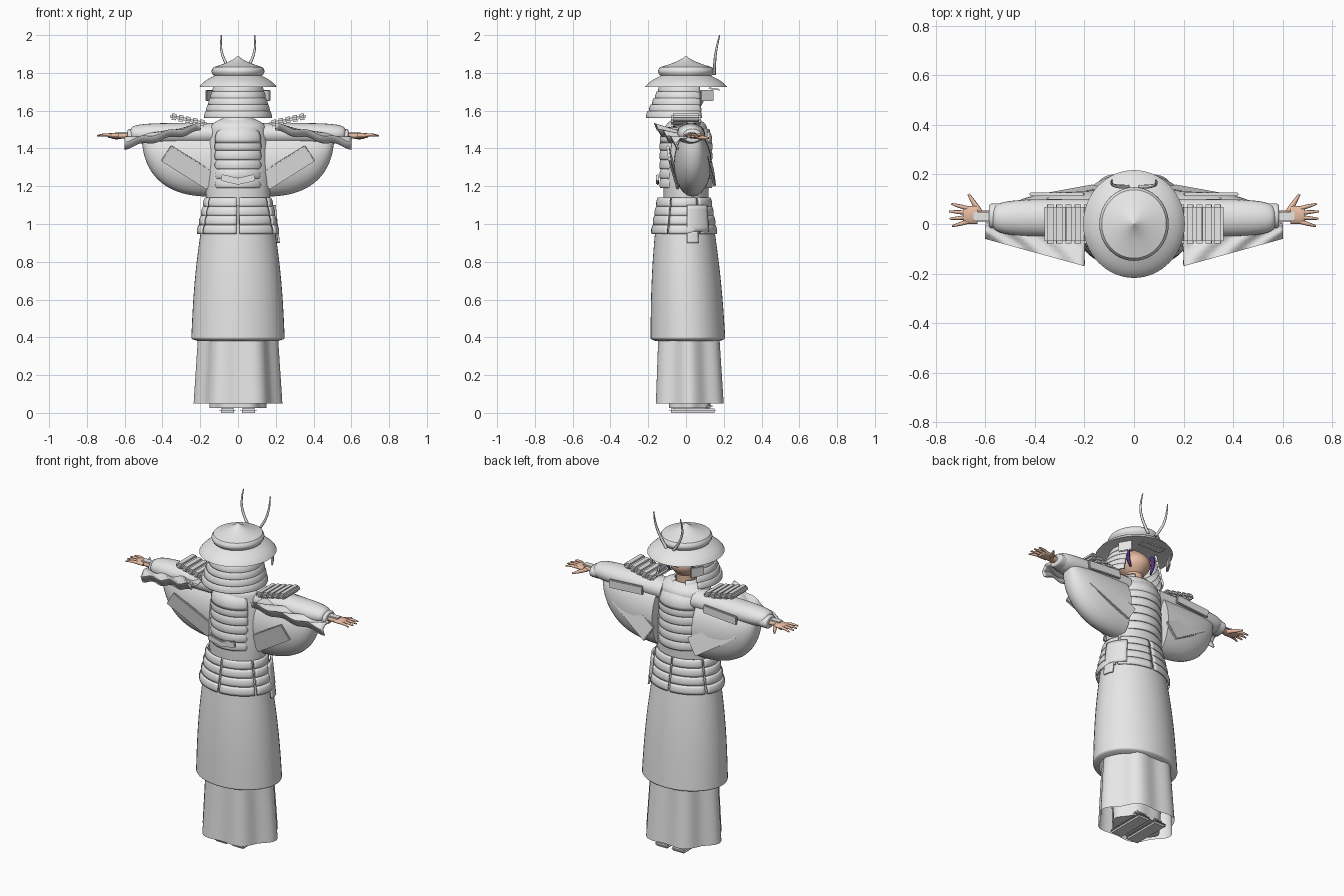
import bpy, bmesh
from math import sin, cos, pi, radians
from mathutils import Vector, Matrix

cube = bpy.data.objects.get("Cube")
if cube:
    bpy.data.objects.remove(cube)


def material(name, *rgb):
    mat = bpy.data.materials.new(name)
    mat.use_nodes = True
    mat.diffuse_color = (*rgb, 1)
    shader = mat.node_tree.nodes["Principled BSDF"]
    shader.inputs["Base Color"].default_value = (*rgb, 1)
    return mat


GREY = material("pale grey", .8, .8, .8)
SKIN = material("skin", .8, .5, .36)
PURPLE = material("purple", .09, .03, .2)


def finish(name, bm, mat, thick=0, angle=35):
    bmesh.ops.recalc_face_normals(bm, faces=bm.faces)
    mesh = bpy.data.meshes.new(name)
    bm.to_mesh(mesh)
    bm.free()
    obj = bpy.data.objects.new(name, mesh)
    bpy.context.collection.objects.link(obj)
    mesh.materials.append(mat)
    if thick:
        solid = obj.modifiers.new("thickness", 'SOLIDIFY')
        solid.thickness, solid.offset = thick, -1
    bpy.ops.object.select_all(action='DESELECT')
    obj.select_set(True)
    bpy.context.view_layer.objects.active = obj
    bpy.ops.object.shade_smooth_by_angle(angle=radians(angle))


def skin_rows(name, rows, mat, closed=False, caps=False, **look):
    """Join rows of points with quads."""
    bm = bmesh.new()
    verts = [[bm.verts.new(point) for point in row] for row in rows]
    count = len(rows[0])
    for lower, upper in zip(verts, verts[1:]):
        for i in range(count if closed else count - 1):
            j = (i + 1) % count
            bm.faces.new((lower[i], lower[j], upper[j], upper[i]))
    if caps:
        bm.faces.new(verts[0])
        bm.faces.new(verts[-1])
    finish(name, bm, mat, **look)


def shell(name, low, high, mat=GREY, flat=.8, bulge=0, start=-180, end=180,
          rings=6, steps=48, fold=0, **look):
    """Upright shell from low to high, each (z, radius, y centre); angle zero is -y."""
    full = end - start == 360
    angles = [radians(start + (end - start) * i / steps)
              for i in range(steps if full else steps + 1)]
    rows = []
    for i in range(rings + 1):
        z, radius, centre = Vector(low).lerp(Vector(high), i / rings)
        radius += bulge * sin(pi * i / rings)
        row = []
        for a in angles:
            r = radius * (1 - fold * cos(3 * a) ** 2)
            row.append((r * sin(a), centre - r * flat * cos(a), z))
        rows.append(row)
    skin_rows(name, rows, mat, closed=full, **look)


def tube(name, inner, outer, y, z, depth, height, mat=GREY, power=4, hang=0, steps=24):
    """Sideways tube with a rounded outer end; hang keeps its top level."""
    rows = []
    for i in range(steps):
        t = sin(pi / 2 * i / steps)
        k = (1 - t ** power) ** (1 / power)
        mid = z + hang * height * (1 - k)
        ring = [2 * pi * j / steps for j in range(steps)]
        rows.append([(inner + (outer - inner) * t, y + depth * k * cos(a),
                      mid + height * k * sin(a)) for a in ring])
    skin_rows(name, rows, mat, closed=True, caps=True, angle=50)


def box(name, place, size, roll=0, yaw=0, pitch=0, bevel=.004):
    bm = bmesh.new()
    bmesh.ops.create_cube(bm, size=1)
    bmesh.ops.scale(bm, vec=size, verts=bm.verts)
    bmesh.ops.bevel(bm, geom=bm.edges[:], offset=bevel, segments=2, affect='EDGES')
    for axis, turn in (("Y", roll), ("Z", yaw), ("X", pitch)):
        matrix = Matrix.Rotation(radians(turn), 3, axis)
        bmesh.ops.rotate(bm, verts=bm.verts, matrix=matrix)
    bmesh.ops.translate(bm, vec=place, verts=bm.verts)
    finish(name, bm, GREY)


def rod(name, base, tip, bend, radius, mat=GREY, steps=8):
    """Bent rod, tapering towards its tip."""
    base, tip, bend = Vector(base), Vector(tip), Vector(bend)
    across = (tip - base).orthogonal().normalized()
    other = (tip - base).normalized().cross(across)
    rows = []
    for i in range(steps + 1):
        t = i / steps
        point = base.lerp(tip, t) + bend * sin(pi * t)
        r = radius * (1 - t * t * .6)
        ring = [2 * pi * j / steps for j in range(steps)]
        rows.append([point + r * (across * cos(a) + other * sin(a)) for a in ring])
    skin_rows(name, rows, mat, closed=True, caps=True, angle=60)


# Pleated trousers and long robe skirt with a rounded hem
shell("pleated_trousers", (.05, .235, .02), (.4, .212, .015), flat=.84, steps=96, fold=.13)
shell("inner_hem", (.025, .15, .02), (.3, .16, .02), fold=.1, caps=True)
shell("robe_hem", (.38, .21, .01), (.4, .247, .01), bulge=.012)
shell("robe_skirt", (.4, .247, .01), (1.1, .175, -.01), bulge=.013, rings=12)

# Armoured waist: six panels of overlapping plates, and a cloth on one hip
for panel in range(6):
    for k in range(4):
        top, radius = 1.14 - .048 * k, .175 + .011 * k
        shell("waist_plate", (top - .05, radius + .008, -.01), (top, radius, -.01),
              bulge=.006, start=panel * 60 + 2, end=panel * 60 + 58,
              rings=4, steps=10, thick=.01)
shell("hip_cloth", (.96, .215, 0), (1.1, .2, 0), start=92, end=135, steps=8, thick=.01)
shell("hip_cloth_tail", (.9, .222, 0), (.96, .215, 0), start=92, end=112, steps=6, thick=.01)

# Torso and collar
shell("torso", (1.08, .165, 0), (1.5, .15, 0), flat=.7, bulge=.015)
shell("shoulder_yoke", (1.5, .15, 0), (1.56, .08, 0), flat=.75, bulge=.02)
shell("collar", (1.5, .12, 0), (1.575, .07, 0), flat=.9,
      start=-150, end=150, thick=.012)

# Banded body armour on both faces, with a domed upper plate
for facing in (0, 180):
    arc = dict(flat=.92, start=facing - 54, end=facing + 54, steps=16, thick=.012)
    for k in range(5):
        z = 1.19 + .05 * k
        shell("body_band", (z, .15, 0), (z + .05, .146, 0), bulge=.005, **arc)
    shell("upper_plate", (1.43, .15, 0), (1.54, .08, 0), bulge=.025, **arc)
for side in (-1, 1):
    box("sash_knot", (side * .04, -.15, 1.235), (.1, .015, .035), roll=-side * 13)

for side in (-1, 1):
    # Arm sleeve, cuff and the hanging pouch of the gathered sleeve
    tube("arm_sleeve", side * .1, side * .57, .025, 1.477, .076, .058, power=5)
    tube("cuff", side * .54, side * .585, .033, 1.467, .05, .037, power=8)
    tube("sleeve_pouch", side * .13, side * .51, .035, 1.32, .1, .175,
         power=2.5, hang=1)
    for y, z, wide in ((-.07, 1.3, .1), (.125, 1.32, .11)):
        box("sleeve_fold", (side * .26, y, z), (.29, .014, wide),
            roll=-side * 33, yaw=-side * 4, pitch=10)
    box("front_hem", (side * .31, .12, 1.47), (.22, .015, .05), roll=side * 4)

    # Wrinkled cloth trailing behind the arm, with a drooping edge
    rows = []
    for i in range(25):
        u = i / 24
        row = []
        for j in range(9):
            v = j / 8
            ripple = .008 * sin(17 * u + 7 * v)
            y = -.02 * (1 - u) - v * (.15 - .09 * u)
            z = 1.5 - .03 * u + .03 * v * (1 - 2 * u) + ripple
            row.append(Vector((side * (.2 + .4 * u), y, z)))
        row.append(row[-1] + Vector((0, .015, -.04)))
        rows.append(row)
    skin_rows("trailing_cloth", rows, GREY, thick=.01)

    # Layered shoulder guard, rising outward
    for k in range(5):
        box("shoulder_plate", (side * (.19 + .037 * k), 0, 1.535 + .008 * k),
            (.046, .158, .034), roll=-side * 5, bevel=.011)

    # Hand with spread fingers and a wrist guard
    tube("wrist", side * .57, side * .66, .032, 1.467, .022, .015, SKIN, power=8)
    tube("palm", side * .63, side * .69, .036, 1.468, .036, .014, SKIN, power=6)
    for k in range(4):
        y, spread = .063 - .018 * k, .012 * (1.5 - k)
        reach = .75 - .01 * abs(k - 1.4)
        rod("finger", (side * .67, y, 1.469), (side * reach, y + spread, 1.467),
            (0, 0, .004), .009, SKIN)
    rod("thumb", (side * .62, .045, 1.462), (side * .667, .12, 1.455),
        (0, 0, 0), .012, SKIN)
    box("wrist_guard", (side * .61, .03, 1.484), (.075, .036, .008), bevel=.002)

    # Feet in flat sandals
    box("sandal", (side * .055, .035, .011), (.09, .25, .022), bevel=.01)
    box("foot", (side * .055, .03, .036), (.08, .22, .035), bevel=.014)

    # Helmet side wing, crest horn and coloured cheek cord
    box("helmet_wing", (side * .15, .11, 1.68), (.012, .08, .06), yaw=side * 30)
    rod("crest_horn", (side * .025, .15, 1.79), (side * .088, .178, 2),
        (side * .026, -.008, 0), .008)
    rod("cheek_cord", (side * .085, .05, 1.72), (side * .07, .055, 1.61),
        (side * .01, 0, 0), .013, PURPLE)

# Head and neck
shell("neck", (1.52, .05, 0), (1.63, .05, 0), SKIN, flat=1)
shell("head", (1.56, .001, 0), (1.76, .001, 0), SKIN, flat=1.1, bulge=.084,
      rings=14, angle=60)

# Layered neck guard, open at the face
for k in range(5):
    z, radius, centre = 1.735 - .034 * k, .127 + .011 * k, -.012 - .005 * k
    shell("neck_guard", (z - .038, radius + .009, centre), (z, radius, centre),
          flat=1, bulge=.003, start=-130, end=130, thick=.01)

# Wide helmet with stepped bowl and pointed crown
shell("brim_underside", (1.725, .205, 0), (1.76, .001, 0), flat=1.06, steps=64)
shell("brim", (1.725, .205, 0), (1.785, .125, 0), flat=1.06, bulge=.012, steps=64)
shell("bowl", (1.785, .128, 0), (1.83, .13, 0), flat=1.06, bulge=.011, steps=64)
shell("crown", (1.83, .13, 0), (1.89, .001, 0), flat=1.06, bulge=-.018, steps=64)
box("face_visor", (0, .15, 1.715), (.15, .06, .008), pitch=-8, bevel=.002)
